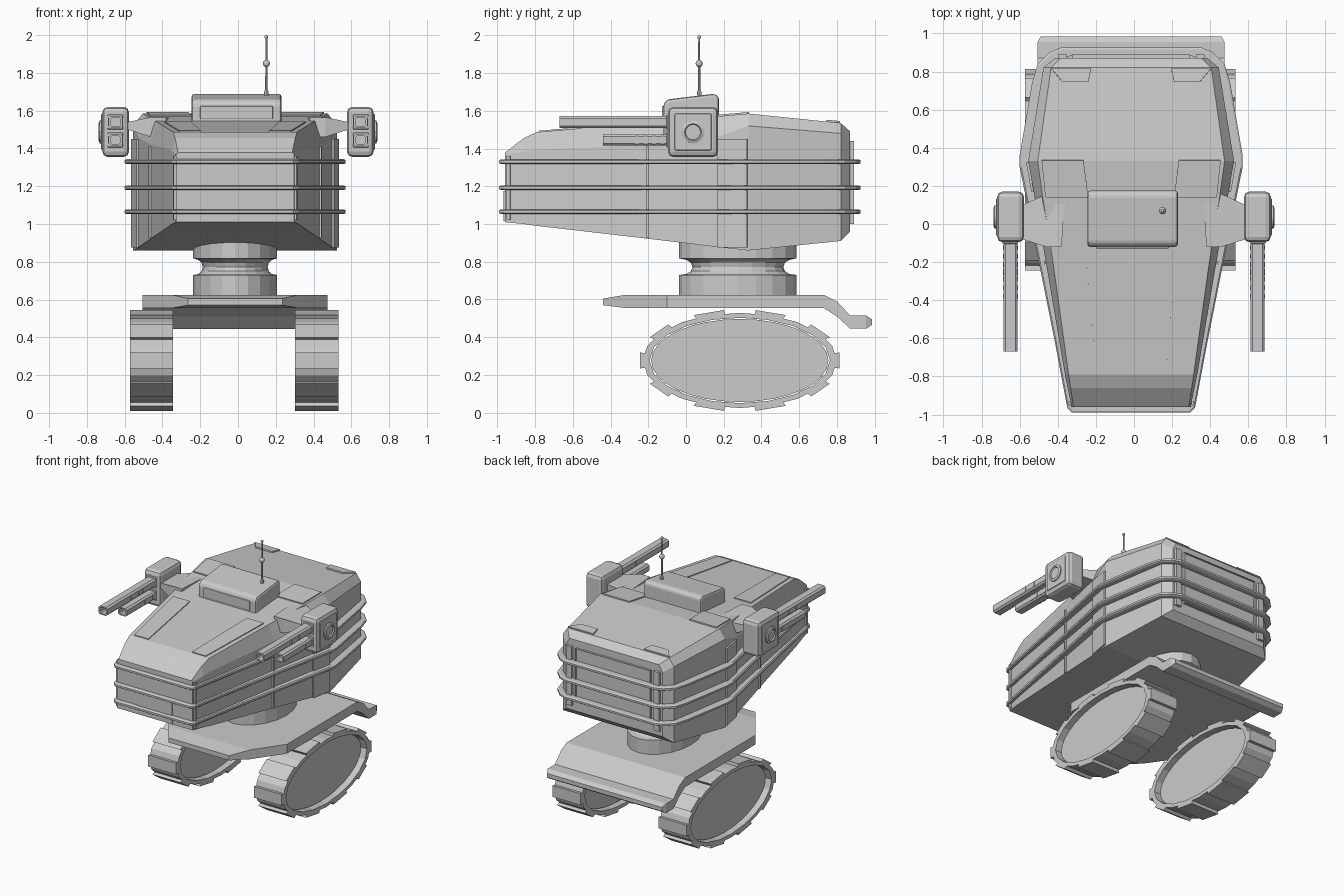
import bpy, bmesh
from math import sin, cos, pi
from mathutils import Vector

if "Cube" in bpy.data.objects:
    bpy.data.objects.remove(bpy.data.objects["Cube"])

XO = -0.015  # the hull and chassis sit slightly off the gun centre line


def finish(name, bm, bevel=0.0, segs=2):
    bmesh.ops.recalc_face_normals(bm, faces=bm.faces)
    me = bpy.data.meshes.new(name)
    bm.to_mesh(me)
    bm.free()
    ob = bpy.data.objects.new(name, me)
    bpy.context.collection.objects.link(ob)
    if bevel:
        m = ob.modifiers.new("bevel", 'BEVEL')
        m.width, m.segments = bevel, segs
    return ob


def loft(name, rings, cap=True, closed=False, bevel=0.0):
    """Join equal-length point rings with quads."""
    bm = bmesh.new()
    vs = [[bm.verts.new(p) for p in r] for r in rings]
    pairs = list(zip(vs, vs[1:])) + ([(vs[-1], vs[0])] if closed else [])
    n = len(vs[0])
    for a, b in pairs:
        for i in range(n):
            bm.faces.new((a[i], a[(i + 1) % n], b[(i + 1) % n], b[i]))
    if cap and not closed:
        bm.faces.new(vs[0])
        bm.faces.new(vs[-1])
    return finish(name, bm, bevel)


def box(name, x, y, z, bevel=0.0):
    rings = [[(x[0], b, c), (x[1], b, c), (x[1], b, d), (x[0], b, d)]
             for b in y for c, d in [z]]
    return loft(name, rings, bevel=bevel)


def panel(name, pts, t=0.01, out=(0, 0, 1)):
    """Thin plate lying on a surface, raised along its normal."""
    p = [Vector(q) for q in pts]
    n = (p[2] - p[0]).cross(p[3] - p[1]).normalized()
    if n.dot(Vector(out)) < 0:
        n = -n
    return loft(name, [[q - n * 0.008 for q in p], [q + n * t for q in p]])


def lathe(name, prof, c, n, sx=1.0, sy=1.0, axis='z'):
    def pt(r, h, a):
        u, v = r * cos(a) * sx, r * sin(a) * sy
        return (c[0] + u, c[1] + v, c[2] + h) if axis == 'z' else (c[0] + h, c[1] + u, c[2] + v)
    return loft(name, [[pt(r, h, 2 * pi * i / n) for i in range(n)] for r, h in prof])


# Hull: cross-sections (y, side width, bottom z, shoulder z, top width, top z)
secs = [(-.96, .312, 1.01, 1.37, .302, 1.378), (-.86, .333, 1.0, 1.385, .318, 1.455),
        (-.79, .347, .99, 1.395, .328, 1.487), (-.2, .447, .922, 1.42, .41, 1.538),
        (.15, .508, .88, 1.455, .465, 1.569), (.33, .54, .86, 1.52, .49, 1.585),
        (.82, .46, .91, 1.48, .42, 1.535), (.87, .40, .96, 1.44, .37, 1.49)]
loft("hull", [[(XO + x, y, z) for x, z in
               [(-w, zb), (w, zb), (w, zs), (wt, zt), (-wt, zt), (-w, zs)]]
              for y, w, zb, zs, wt, zt in secs])


def top(y):
    return 1.487 + (y + .79) * .0875


def side(y):
    return .312 + (y + .96) * .1767


# Rails wrapped around the hull
plan = [(.335, -.965), (.40, -.62), (.585, .30), (.585, .36), (.52, .74), (.49, .84), (.43, .90), (.37, .925)]
loop = [(-x, y) for x, y in plan] + [(x, y) for x, y in reversed(plan)]
loop.insert(0, (-.31, -.99))
loop.append((.31, -.99))
for k, z in enumerate((1.065, 1.192, 1.33)):
    rings = []
    for x, y in loop:
        f, g = 1 - .05 / max(abs(x), .3), 1 - .045 / .95
        o, i = (XO + x, y), (XO + x * f, y * g)
        m = (XO + x * .985, y * .99)
        rings.append([(*i, z - .013), (*m, z - .013), (*o, z - .007), (*o, z + .007), (*m, z + .013), (*i, z + .013)])
    loft(f"rail_{k}", rings, closed=True)

# Surface plates, mirrored left and right
for s in (1, -1):
    tag = "right" if s > 0 else "left"
    panel(f"top_panel_{tag}", [(XO + s * x, y, top(y)) for x, y in
                               [(.375, -.21), (.235, -.21), (.18, -.78), (.295, -.78)]], .006)
    panel(f"shoulder_plate_{tag}", [(XO + s * x, y, top(y)) for x, y in
                                    [(.47, .335), (.25, .335), (.225, .14), (.45, .14)]], .008)
    panel(f"rear_vent_{tag}", [(XO + s * x, y, 1.535 - (y - .82) * .102) for x, y in
                               [(.42, .815), (.21, .815), (.225, .745), (.36, .745)]], .01)
    for nm, a, b, z0, z1 in (("side_strip", -.21, -.195, .925, 1.41), ("side_plate", .17, .325, .875, 1.45),
                             ("nose_strip", -.95, -.93, 1.02, 1.36)):
        panel(f"{nm}_{tag}", [(XO + s * side(a), a, z0), (XO + s * side(b), b, z0),
                              (XO + s * side(b), b, z1), (XO + s * side(a), a, z1)], .012, (s, 0, 0))
    # Vertical rail brackets on the rear corner
    box(f"rear_bracket_{tag}", sorted((XO + s * .34, XO + s * .385)), (.85, .89), (1.0, 1.44))

# Nose plate and rear hatch
box("nose_plate", (XO - .145, XO + .145), (-.967, -.95), (1.015, 1.175))
bm = bmesh.new()
vs = [bm.verts.new((XO + x, y, z)) for y in (.86, .888)
      for x, z in [(-.31, 1.04), (.31, 1.04), (.31, 1.435), (-.31, 1.435)]]
for i in range(4):
    j = (i + 1) % 4
    bm.faces.new((vs[i], vs[j], vs[4 + j], vs[4 + i]))
f = bm.faces.new(vs[4:])
bmesh.ops.inset_region(bm, faces=[f], thickness=.03)
bmesh.ops.translate(bm, verts=f.verts, vec=(0, -.014, 0))
finish("rear_hatch", bm)

# Roof cupola
prof = [(-.12, 1.52), (-.12, 1.635), (-.10, 1.66), (.15, 1.69), (.175, 1.675), (.175, 1.55)]
loft("roof_cupola", [[(x, y, z) for y, z in prof] for x in (-.245, .23)], bevel=.018)
box("cupola_visor", (-.20, .185), (-.128, -.11), (1.555, 1.625), .006)

# Antenna
lathe("antenna_mast", [(.012, 1.68), (.012, 1.70), (.006, 1.71), (.005, 1.99)], (.15, .07, 0), 8)
for k, (z, r) in enumerate(((1.85, .019), (1.99, .010))):
    bm = bmesh.new()
    bmesh.ops.create_uvsphere(bm, u_segments=12, v_segments=8, radius=r)
    bmesh.ops.translate(bm, verts=bm.verts, vec=(.15, .07, z))
    finish(f"antenna_ball_{k}", bm)


def barrel(name, x, z, y0, y1, hw, hz, c=.012):
    """Chamfered square tube with a hollow muzzle."""
    def ring(y, k):
        a, b, d = hw * k, hz * k, c * k
        return [(x + p, y, z + q) for p, q in [(-a, -b + d), (-a + d, -b), (a - d, -b), (a, -b + d),
                                               (a, b - d), (a - d, b), (-a + d, b), (-a, b - d)]]
    loft(name, [ring(y1, 1), ring(y0, 1), ring(y0, .7), ring(y0 + .08, .7)])


# Gun pods with arms and twin barrels
for s in (1, -1):
    tag = "right" if s > 0 else "left"
    arm = [(.36, .175), (.42, .175), (.585, .10), (.585, -.08), (.46, -.12), (.38, -.12)]
    loft(f"gun_arm_{tag}", [[(s * x, y, z0 if x < .5 else z1) for x, y in arm]
                            for z0, z1 in ((1.46, 1.50), (1.565, 1.54))])
    box(f"gun_pod_{tag}", sorted((s * .577, s * .718)), (-.095, .17), (1.355, 1.62), .028)
    box(f"pod_cover_{tag}", sorted((s * .70, s * .724)), (-.06, .135), (1.39, 1.585), .006)
    lathe(f"pod_hub_{tag}", [(.06, s * .71), (.06, s * .732), (.045, s * .738), (.04, s * .73)],
          (0, .037, 1.487), 20, axis='x')
    for k, (z, y0, hz) in enumerate(((1.54, -.67, .032), (1.445, -.44, .03))):
        box(f"gun_port_{tag}_{k}", sorted((s * .608, s * .692)), (-.104, -.08), (z - .04, z + .04), .008)
        barrel(f"gun_barrel_{tag}_{k}", s * .648, z, y0, -.09, .037, hz)
        for j in range(4):
            y = (-.39 if k == 0 else -.27) + j * .045
            box(f"barrel_band_{tag}_{k}_{j}", sorted((s * .609, s * .687)), (y, y + .022), (z - .02, z + .02))

# Swivel neck
lathe("swivel_neck", [(.222, .61), (.222, .73), (.195, .735), (.178, .75), (.172, .772), (.178, .795),
                      (.195, .81), (.222, .818), (.222, .93)], (XO, .275, 0), 20, 1, 1.4)

# Chassis deck: side profile swept across, narrowing at the front
deck = [(-.44, .57, .605, .25), (-.32, .555, .625, .335), (-.10, .555, .625, .49), (.73, .555, .625, .49),
        (.80, .51, .59, .49), (.87, .445, .515, .49), (.955, .445, .515, .49), (.985, .465, .495, .475)]
loft("chassis_deck", [[(XO - w, y, a), (XO + w, y, a), (XO + w, y, b), (XO - w, y, b)] for y, a, b, w in deck])

# Oval tracks: hollow band, raised tread plates and a recessed wheel disc
CY, CZ, N = .285, .277, 20


def oval(x, ry, rz, a):
    return (x, CY + ry * cos(a), CZ + rz * sin(a))


for s in (1, -1):
    tag = "right" if s > 0 else "left"
    cx = XO - .005 + s * .438
    x0, x1 = cx - .115, cx + .115
    loft(f"track_band_{tag}", [[oval(x0, .478, .226, a), oval(x1, .478, .226, a),
                                oval(x1, .515, .252, a), oval(x0, .515, .252, a)]
                               for a in (2 * pi * i / N for i in range(N))], closed=True)
    for i in range(0, N, 2):
        rings = []
        for a in (2 * pi * (i - .5) / N, 2 * pi * (i + .5) / N):
            rings.append([oval(x0, .505, .245, a), oval(x1, .505, .245, a),
                          oval(x1, .536, .27, a), oval(x0, .536, .27, a)])
        loft(f"track_tread_{tag}_{i}", rings)
    loft(f"track_disc_{tag}", [[oval(x, .47, .22, 2 * pi * i / 32) for i in range(32)]
                               for x in (cx - .07, cx + .07)])
